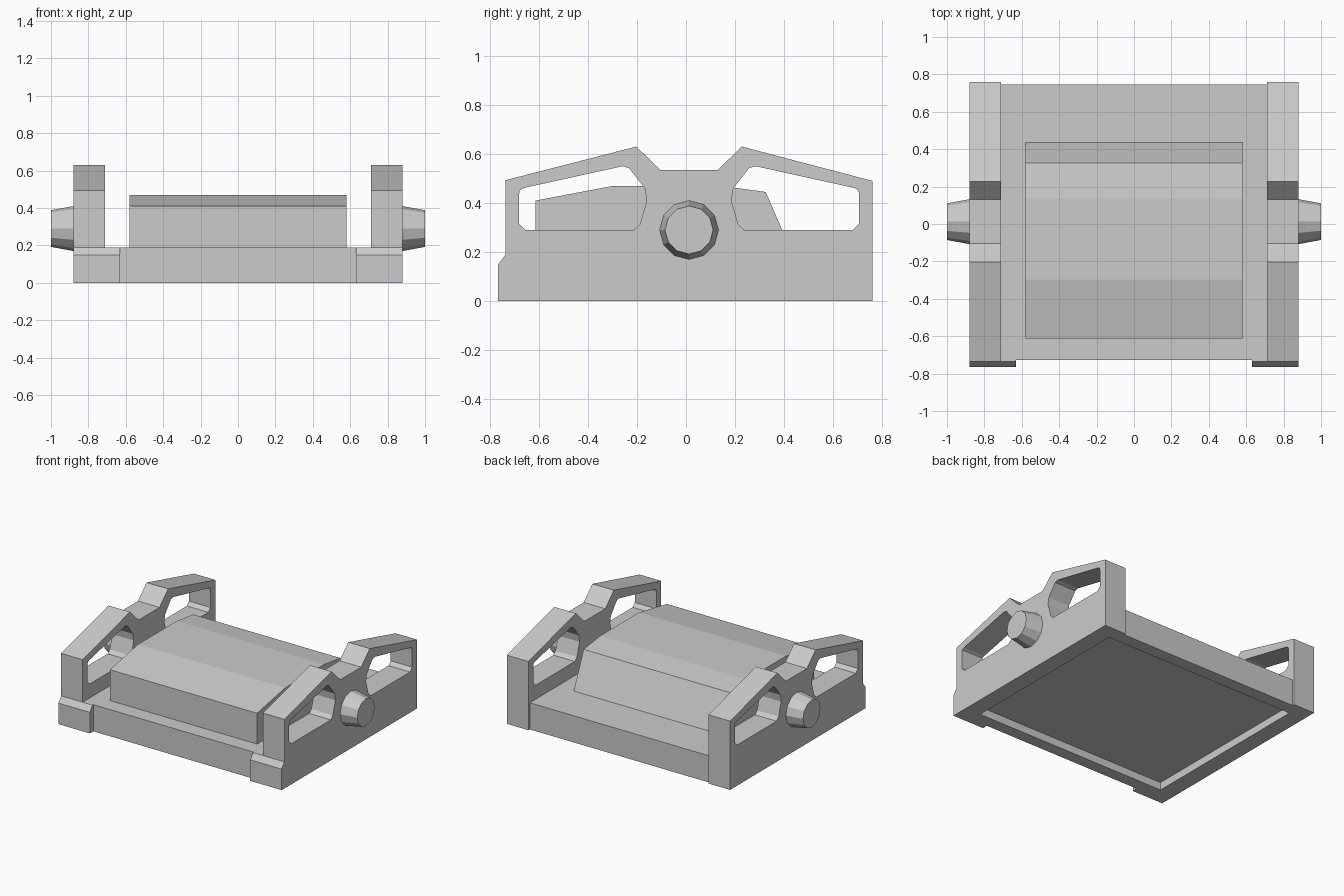
import bpy, bmesh
from math import pi
from mathutils import Matrix

if "Cube" in bpy.data.objects:
    bpy.data.objects.remove(bpy.data.objects["Cube"])

MID_Y = 0.0125   # symmetry line of the side frames


def finish(name, bm, mirror=False, cutter=None):
    bmesh.ops.recalc_face_normals(bm, faces=bm.faces[:])
    mesh = bpy.data.meshes.new(name)
    bm.to_mesh(mesh)
    bm.free()
    ob = bpy.data.objects.new(name, mesh)
    bpy.context.collection.objects.link(ob)
    if mirror:
        ob.modifiers.new("Mirror", 'MIRROR').use_axis[0] = True
    if cutter:
        mod = ob.modifiers.new("Recess", 'BOOLEAN')
        mod.operation = 'DIFFERENCE'
        mod.solver = 'EXACT'
        mod.object = cutter
    return ob


def prism(name, loops, x0, x1, **kw):
    """Extrude a (y, z) outline, with optional hole loops, from x0 to x1."""
    bm = bmesh.new()
    caps = ([], [])
    for loop in loops:
        rings = [[bm.verts.new((x, y, z)) for y, z in loop] for x in (x0, x1)]
        n = len(loop)
        for ring, edges in zip(rings, caps):
            edges += [bm.edges.new((ring[i], ring[(i + 1) % n])) for i in range(n)]
        for i in range(n):
            j = (i + 1) % n
            bm.faces.new((rings[0][i], rings[0][j], rings[1][j], rings[1][i]))
    for edges in caps:
        bmesh.ops.triangle_fill(bm, use_beauty=True, use_dissolve=False, edges=edges)
    return finish(name, bm, **kw)


def rect(y0, y1, z0, z1):
    return [(y0, z0), (y1, z0), (y1, z1), (y0, z1)]


# Hidden cutter for the shallow recess in the underside
recess = prism("recess_cutter", [rect(-0.64, 0.655, -0.1, 0.055)], -0.76, 0.76)
recess.hide_render = True
recess.hide_viewport = False
recess.display_type = 'WIRE'

# Base slab between the frames
prism("base_plate", [rect(-0.726, 0.745, 0, 0.19)], -0.72, 0.72, cutter=recess)

# Side frames with two mirrored windows
outline = [(-0.735, 0), (0.76, 0), (0.76, 0.49), (0.227, 0.63), (0.13, 0.535),
           (-0.105, 0.535), (-0.202, 0.63), (-0.735, 0.493)]
window = [(-0.68, 0.435), (-0.677, 0.452), (-0.662, 0.461), (-0.258, 0.55),
          (-0.232, 0.542), (-0.168, 0.46), (-0.16, 0.41), (-0.188, 0.313),
          (-0.212, 0.29), (-0.655, 0.29), (-0.68, 0.315)]
window_back = [(2 * MID_Y - y, z) for y, z in window]
prism("side_frame", [outline, window, window_back], 0.71, 0.88,
      mirror=True, cutter=recess)

# Chamfered front feet
foot = [(-0.765, 0), (-0.70, 0), (-0.70, 0.19), (-0.735, 0.19), (-0.765, 0.15)]
prism("front_foot", [foot], 0.632, 0.88, mirror=True)

# Raised central block
block = [(-0.613, 0.18), (0.439, 0.18), (0.435, 0.19), (0.325, 0.445),
         (0.14, 0.47), (-0.297, 0.47), (-0.613, 0.41)]
prism("centre_block", [block], -0.58, 0.58)

# Tapered twelve-sided pivot pins
bm = bmesh.new()
bmesh.ops.create_cone(bm, cap_ends=True, segments=12, radius1=0.12, radius2=0.098,
                      depth=0.12,
                      matrix=Matrix.Translation((0.94, MID_Y, 0.29)) @ Matrix.Rotation(pi / 2, 4, 'Y'))
finish("pivot_pin", bm, mirror=True)
